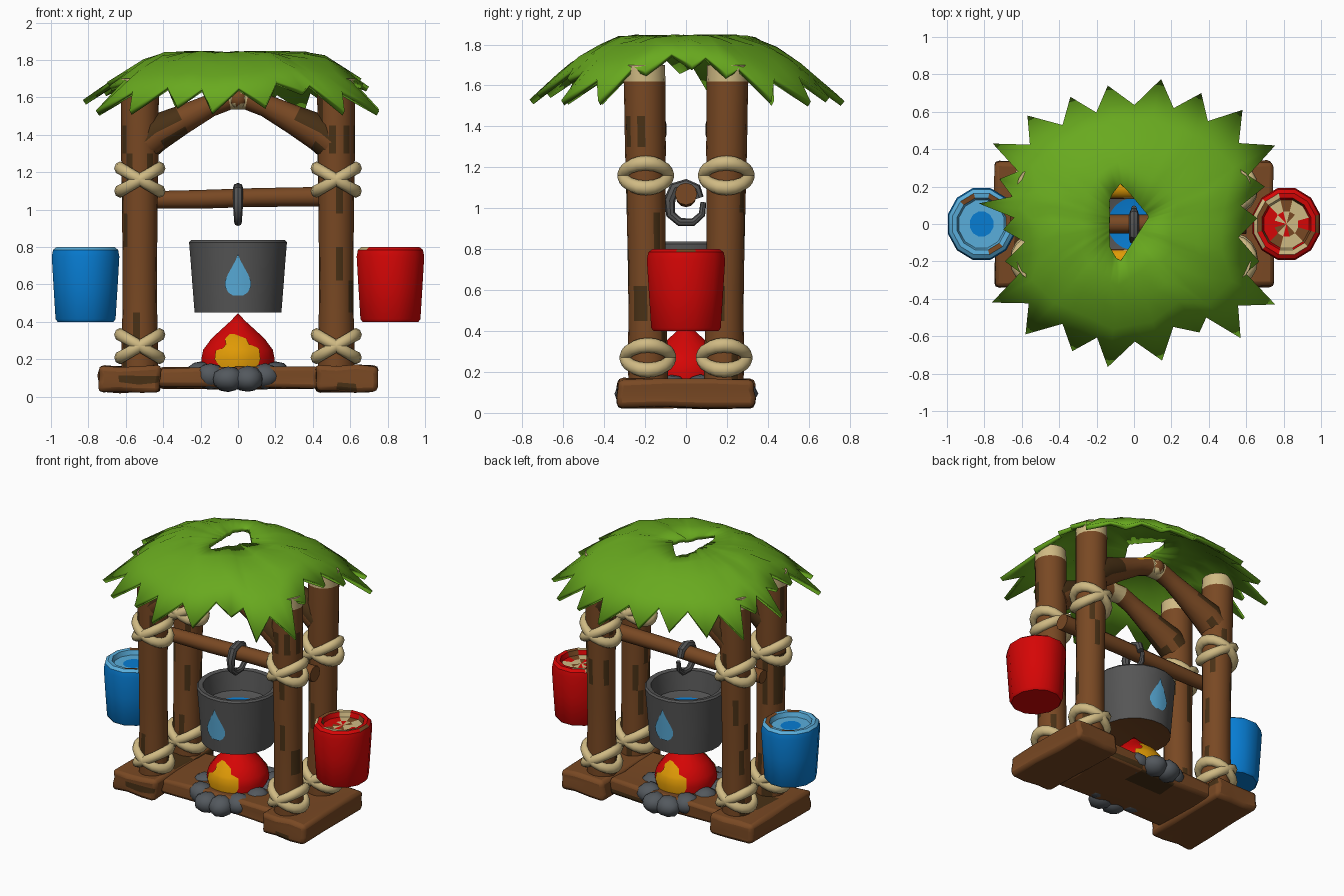
import bpy, bmesh, math, random
from mathutils import Vector, Matrix

if "Cube" in bpy.data.objects:
    bpy.data.objects.remove(bpy.data.objects["Cube"])

random.seed(4)

def mat(name, r, g, b):
    m = bpy.data.materials.new(name)
    m.diffuse_color = [(c / 255) ** 2.2 for c in (r, g, b)] + [1]
    m.use_nodes = True
    m.node_tree.nodes["Principled BSDF"].inputs["Base Color"].default_value = m.diffuse_color
    return m

BROWN = mat("wood brown", 120, 74, 40)
DARK = mat("dark bark", 74, 52, 28)
TAN = mat("rope tan", 206, 184, 130)
GREEN = mat("leaf green", 104, 168, 36)
RED = mat("red", 212, 14, 14)
ORANGE = mat("flame orange", 222, 152, 14)
BLUE = mat("blue", 16, 124, 210)
LIGHT = mat("light blue", 90, 172, 218)
GREY = mat("iron grey", 86, 86, 86)
STONE = mat("stone grey", 84, 89, 94)

def finish(name, bm, mats, rule=None, angle=40, recalc=True):
    if recalc:
        bmesh.ops.recalc_face_normals(bm, faces=bm.faces)
    bm.normal_update()
    if rule:
        for f in bm.faces:
            f.material_index = rule(f.calc_center_median(), f.normal)
    me = bpy.data.meshes.new(name)
    bm.to_mesh(me)
    bm.free()
    for m in mats:
        me.materials.append(m)
    me.shade_smooth()
    me.set_sharp_from_angle(angle=math.radians(angle))
    ob = bpy.data.objects.new(name, me)
    bpy.context.collection.objects.link(ob)
    return ob

def tube(name, pts, radii, normal, sides, mats, rule=None):
    """Capped sweep along a planar path with a changing radius."""
    bm = bmesh.new()
    pts = [Vector(p) for p in pts]
    u = Vector(normal)
    rings = []
    for i, p in enumerate(pts):
        t = pts[min(i + 1, len(pts) - 1)] - pts[max(i - 1, 0)]
        v = t.cross(u).normalized()
        rings.append([bm.verts.new(p + radii[i] * (u * math.cos(a) + v * math.sin(a)))
                      for a in (math.tau * k / sides for k in range(sides))])
    for r0, r1 in zip(rings, rings[1:]):
        for k in range(sides):
            bm.faces.new((r0[k], r0[k - 1], r1[k - 1], r1[k]))
    bm.faces.new(rings[0])
    bm.faces.new(rings[-1])
    return finish(name, bm, mats, rule)

def lathe(name, prof, sides, loc, mats, rule=None, sy=1, angle=40):
    """Spin a (radius, height) profile; profile may start and end on the axis."""
    bm = bmesh.new()
    rings = []
    for r, z in prof:
        n = sides if r else 1
        rings.append([bm.verts.new((r * math.cos(a), r * sy * math.sin(a), z))
                      for a in (math.tau * (k + .5) / sides for k in range(n))])
    for r0, r1 in zip(rings, rings[1:]):
        for k in range(sides):
            vs = [r0[k % len(r0)], r0[k - 1 if len(r0) > 1 else 0],
                  r1[k - 1 if len(r1) > 1 else 0], r1[k % len(r1)]]
            bm.faces.new(list(dict.fromkeys(vs)))
    ob = finish(name, bm, mats, rule, angle)
    ob.location = loc
    return ob

def radius_at(prof, z):
    for (r0, z0), (r1, z1) in zip(prof, prof[1:]):
        if z0 <= z <= z1 and z1 > z0:
            return r0 + (r1 - r0) * (z - z0) / (z1 - z0)
    return prof[-1][0]

def decal(name, rows, prof, side, m):
    """Thin painted patch hugging a lathed side, rows of (z, left, right)."""
    bm = bmesh.new()
    grid = []
    for z, a, b in rows:
        R = radius_at(prof, z) + .005
        xs = [a + (b - a) * k / 4 for k in range(5)]
        grid.append([bm.verts.new((x, side * math.sqrt(max(R * R - x * x, 0)), z)) for x in xs])
    for g0, g1 in zip(grid, grid[1:]):
        for k in range(4):
            vs = (g0[k], g0[k + 1], g1[k + 1], g1[k])
            bm.faces.new(vs if side < 0 else vs[::-1])
    return finish(name, bm, [m], recalc=False)

def plank(name, size, loc):
    bm = bmesh.new()
    bmesh.ops.create_cube(bm, size=1, matrix=Matrix.Diagonal((*size, 1)))
    bmesh.ops.subdivide_edges(bm, edges=[e for e in bm.edges], cuts=2, use_grid_fill=True)
    for v in bm.verts:
        v.co += Vector([random.uniform(-.008, .008) for _ in range(3)])
    ob = finish(name, bm, [BROWN, DARK], lambda c, n: int(random.random() < .06), 50)
    ob.location = loc
    b = ob.modifiers.new("Bevel", 'BEVEL')
    b.width, b.segments = .025, 2
    b.limit_method, b.angle_limit = 'ANGLE', math.radians(50)

# base planks
for s in (-1, 1):
    plank("side_plank", (.33, .67, .14), (s * .58, 0, .095))
plank("middle_plank", (.86, .5, .11), (0, 0, .1))

# posts with crossed rope lashings, and the arched braces
def post_rule(c, n):
    if c.z > 1.62:
        return 2
    return int(random.random() < .11)

def brace_rule(c, n):
    x = abs(c.x)
    if x < .15 and n.z > .45:
        return 3
    if x < .06:
        return 2
    return int(x > .28 and (n.z > .2 or random.random() < .3))

for sy in (-1, 1):
    for sx in (-1, 1):
        zs = [.12, .3, .45, .62, .8, .98, 1.15, 1.3, 1.45, 1.62, 1.7]
        tube("post", [(sx * .525, sy * (.183 + .012 * z), z) for z in zs],
             [.097, .097, .093, .092, .093, .095, .097, .1, .1, .102, .1], (0, 1, 0), 16,
             [BROWN, DARK, TAN], post_rule)
        for z in (.27, 1.16):
            for tilt in (-1, 1):
                bm = bmesh.new()
                rings = [[bm.verts.new(((.105 + .032 * math.cos(b)) * math.cos(a),
                                        (.108 + .032 * math.cos(b)) * math.sin(a),
                                        .036 * math.sin(b) + tilt * .58 * .105 * math.cos(a)))
                          for b in (math.tau * j / 8 for j in range(8))]
                         for a in (math.tau * i / 18 for i in range(18))]
                for i in range(18):
                    for j in range(8):
                        bm.faces.new((rings[i][j], rings[i - 1][j], rings[i - 1][j - 1], rings[i][j - 1]))
                finish("rope_lashing", bm, [TAN], angle=60).location = (
                    sx * .525, sy * (.183 + .012 * z), z)
    half = [(.5, 1.36, .1), (.44, 1.41, .1), (.3, 1.48, .078), (.15, 1.555, .06), (.05, 1.595, .062)]
    path = [(-x, z, r) for x, z, r in half] + [(x, z, r) for x, z, r in half[::-1]]
    tube("arched_brace", [(x, sy * .195, z) for x, z, r in path], [r for x, z, r in path],
         (0, 1, 0), 12, [BROWN, DARK, TAN, ORANGE], brace_rule)
    bm = bmesh.new()
    bmesh.ops.create_icosphere(bm, subdivisions=2, radius=.055)
    finish("brace_knot", bm, [TAN, BROWN], lambda c, n: int(abs(n.y) > .7)).location = (0, sy * .22, 1.595)

# crossbar and hook
tube("crossbar", [(-.6, 0, 1.05), (-.2, 0, 1.055), (.1, 0, 1.065), (.6, 0, 1.07)],
     [.045, .05, .05, .054], (0, 1, 0), 12, [BROWN])
hook = [(.085, 1.03), (.078, .97), (.035, .932), (-.03, .932), (-.075, .97),
        (-.08, 1.04), (-.055, 1.1), (0, 1.115), (.05, 1.095), (.065, 1.05)]
tube("pot_hook", [(0, y, z) for y, z in hook],
     [.014, .017, .019, .021, .023, .028, .028, .028, .026, .022], (1, 0, 0), 8, [GREY])

# cauldron with water and a drop painted front and back
pot = [(0, .47), (.2, .455), (.235, .45), (.247, .6), (.256, .72), (.265, .825)]
lathe("cauldron", pot + [(.255, .837), (.225, .832), (.205, .7), (.14, .68), (0, .68)], 20, (0, 0, 0),
      [GREY, BROWN, BLUE],
      lambda c, n: 1 if c.z < .47 and n.z < -.5 else
      2 if c.z < .69 and c.xy.length < .13 and c.z > .6 and n.z > .5 else 0)
drop = [(.54, .025), (.555, .05), (.585, .068), (.615, .07), (.65, .056), (.69, .034), (.73, .012), (.76, .001)]
for s in (-1, 1):
    decal("water_drop", [(z, -w, w) for z, w in drop], pot[2:], s, LIGHT)

# campfire and stones
fire = [(.19, .13), (.2, .2), (.19, .25), (.145, .31), (.09, .36), (.045, .4), (0, .445)]
lathe("fire", fire, 16, (0, 0, 0), [RED], angle=60)
flame = [(.15, -.09, .1), (.2, -.125, .12), (.245, -.12, .115), (.26, -.08, .11),
         (.28, -.065, .06), (.31, -.07, .045), (.335, -.045, -.02)]
for s in (-1, 1):
    decal("flame_patch", [(z, a, b) if s < 0 else (z, -b, -a) for z, a, b in flame], fire, s, ORANGE)
for k in range(12):
    a = math.tau * (k + .5) / 12
    bm = bmesh.new()
    bmesh.ops.create_icosphere(bm, subdivisions=2, radius=1)
    for v in bm.verts:
        v.co *= random.uniform(.93, 1.04)
    bmesh.ops.scale(bm, verts=bm.verts, vec=(.085, .085, .07))
    finish("hearth_stone", bm, [STONE], angle=50).location = (
        .205 * math.cos(a), .275 * math.sin(a), .085 + .035 * abs(math.cos(a)))

# hanging buckets
bucket = [(0, .4), (.155, .4), (.166, .415), (.178, .6), (.187, .75), (.18, .785),
          (.16, .8), (.135, .797), (.125, .765), (.065, .765), (0, .765)]

def blue_top(c, n):
    r = c.xy.length
    if c.z > .76 and r < .06:
        return 0
    if c.z > .79:
        return 2 if random.random() < .25 else 1
    return 1 if c.z > .76 and r < .15 else 0

def red_top(c, n):
    if c.z > .76 and c.xy.length < .17:
        return random.choice((0, 0, 1, 1, 2))
    return 0

lathe("blue_bucket", bucket, 12, (-.815, 0, 0), [BLUE, LIGHT, BROWN], blue_top, 1.06)
lathe("red_bucket", bucket, 12, (.815, 0, 0), [RED, TAN, BROWN], red_top, 1.06)

# leaf roof: rings from the smoke hole out to the leaf tips
tips = [(.145, .775), (.36, .7), (.58, .61), (.755, .42), (.7, .2), (.66, .03), (.67, -.2), (.755, -.43),
        (.57, -.61), (.35, -.58), (.15, -.73), (-.14, -.765), (-.33, -.68), (-.58, -.59), (-.76, -.42),
        (-.69, -.2), (-.7, -.03), (-.83, .11), (-.72, .24), (-.755, .43), (-.57, .58), (-.34, .68), (-.14, .74)]
hole = [Vector(p) for p in [(-.07, .22), (.08, .04), (-.08, -.21), (-.13, -.12), (-.13, .14)]]
hc = Vector((-.05, 0))

def hole_point(p):
    d = (p - hc).normalized()
    best = 9
    for a, b in zip(hole, hole[1:] + hole[:1]):
        n = Vector((a.y - b.y, b.x - a.x))
        if n.dot(d) > 1e-6:
            best = min(best, n.dot(a - hc) / n.dot(d))
    return hc + d * best

def roof_z(p):
    e = math.hypot(p.x * .85, p.y)
    return 1.845 - .88 * max(e - .32, 0) ** 1.3

outer = []
for a, b in zip(tips, tips[1:] + tips[:1]):
    a, b = Vector(a), Vector(b)
    outer += [(a, a * .84), ((a + b) * .42, (a + b) * .42)]
bm = bmesh.new()
cols = []
for i, (end, base) in enumerate(outer):
    h = hole_point(base)
    pts = [h.lerp(base, t) for t in (0, .3, .58, .82)] + [end]
    cols.append([bm.verts.new((p.x, p.y, roof_z(p) + random.uniform(-.006, .004)
                               + (.012 if i % 2 == 0 and j == 3 else 0))) for j, p in enumerate(pts)])
for i in range(len(cols)):
    for j in range(4):
        bm.faces.new((cols[i][j], cols[i - 1][j], cols[i - 1][j + 1], cols[i][j + 1]))
bm.normal_update()
if sum(f.normal.z for f in bm.faces) < 0:
    bmesh.ops.reverse_faces(bm, faces=bm.faces)
roof = finish("leaf_roof", bm, [GREEN], recalc=False)
sol = roof.modifiers.new("Thickness", 'SOLIDIFY')
sol.thickness, sol.offset = .03, -1
